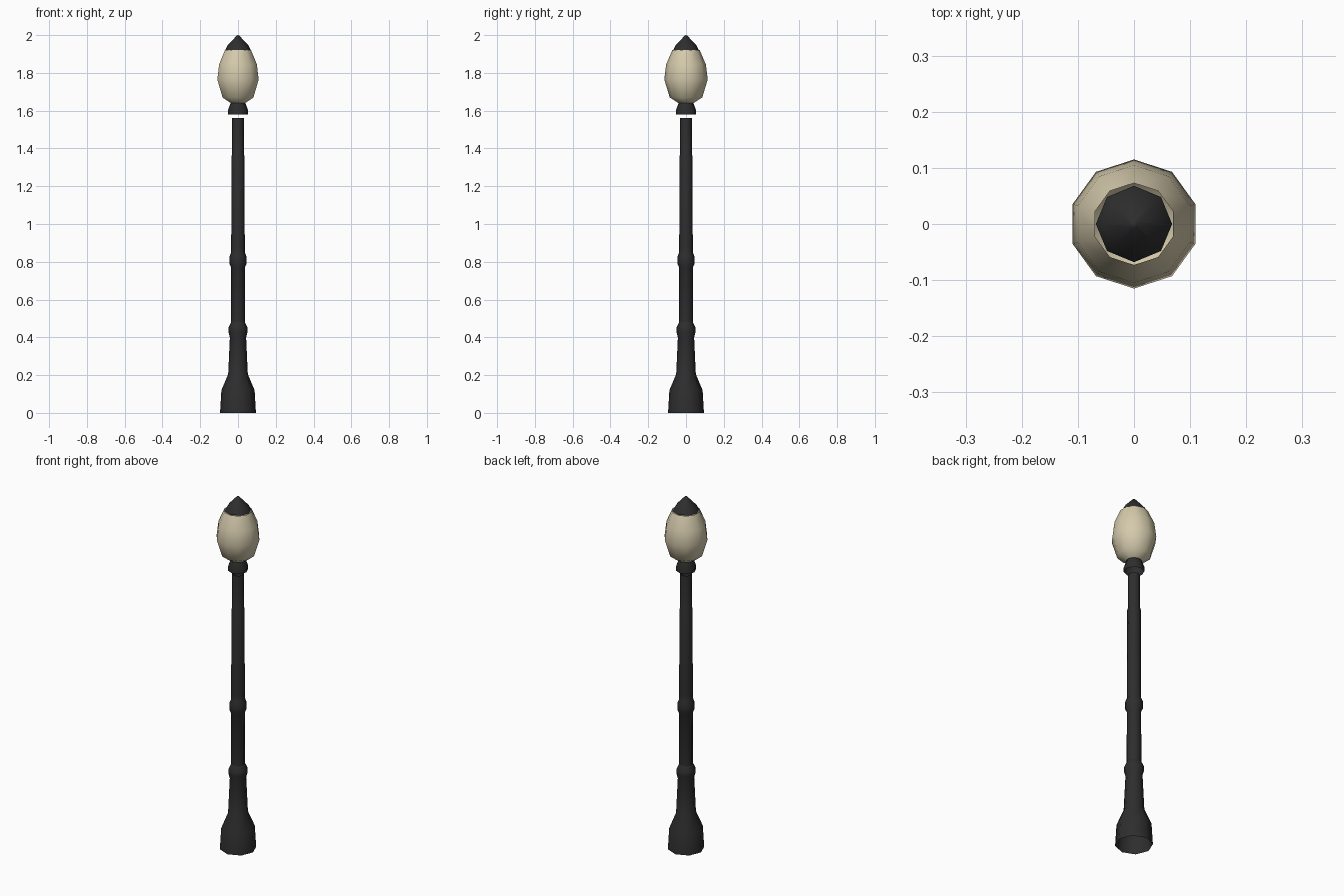
import bpy, math

if "Cube" in bpy.data.objects:
    bpy.data.objects.remove(bpy.data.objects["Cube"])


def material(name, rgb):
    m = bpy.data.materials.new(name)
    m.diffuse_color = (*rgb, 1)
    m.use_nodes = True
    m.node_tree.nodes["Principled BSDF"].inputs["Base Color"].default_value = m.diffuse_color
    return m


iron = material("dark iron", (0.027, 0.027, 0.028))
glass = material("cream glass", (0.66, 0.59, 0.41))


def lathe(name, profile, sides, mat):
    """Open shell of rings (radius, height), one corner on +y; radius 0 makes a tip."""
    verts, faces, rings = [], [], []
    for r, z in profile:
        n = sides if r > 0 else 1
        rings.append([len(verts) + i for i in range(n)])
        for i in range(n):
            a = math.pi / 2 + 2 * math.pi * i / sides
            verts.append((r * math.cos(a), r * math.sin(a), z))
    for lo, hi in zip(rings, rings[1:]):
        for i in range(sides):
            j = (i + 1) % sides
            if len(hi) == 1:
                faces.append((lo[i], lo[j], hi[0]))
            else:
                faces.append((lo[i], lo[j], hi[j], hi[i]))
    mesh = bpy.data.meshes.new(name)
    mesh.from_pydata(verts, [], faces)
    mesh.materials.append(mat)
    obj = bpy.data.objects.new(name, mesh)
    bpy.context.collection.objects.link(obj)
    bpy.ops.object.select_all(action='DESELECT')
    obj.select_set(True)
    bpy.context.view_layer.objects.active = obj
    bpy.ops.object.shade_smooth_by_angle(angle=math.radians(50))
    return obj


# Flared foot, ringed post and slimmer top section
lathe("base", [(0.095, 0), (0.088, 0.12), (0.052, 0.205), (0.043, 0.40),
               (0.051, 0.43), (0.051, 0.45), (0.037, 0.48)], 8, iron)
lathe("post", [(0.037, 0.48), (0.036, 0.77), (0.044, 0.785), (0.044, 0.83),
               (0.036, 0.85), (0.036, 0.88), (0.034, 1.36), (0.031, 1.37),
               (0.031, 1.56)], 8, iron)

# Lamp holder, floating just above the post
lathe("lamp_collar", [(0.052, 1.58), (0.052, 1.605), (0.036, 1.65)], 8, iron)

# Ten-sided egg-shaped globe, open at the top
lathe("globe", [(0.04, 1.64), (0.086, 1.67), (0.115, 1.765),
                (0.105, 1.845), (0.073, 1.92)], 10, glass)

# Pointed cap
lathe("cap", [(0.068, 1.92), (0.056, 1.945), (0.007, 1.997), (0, 2.0)], 8, iron)
